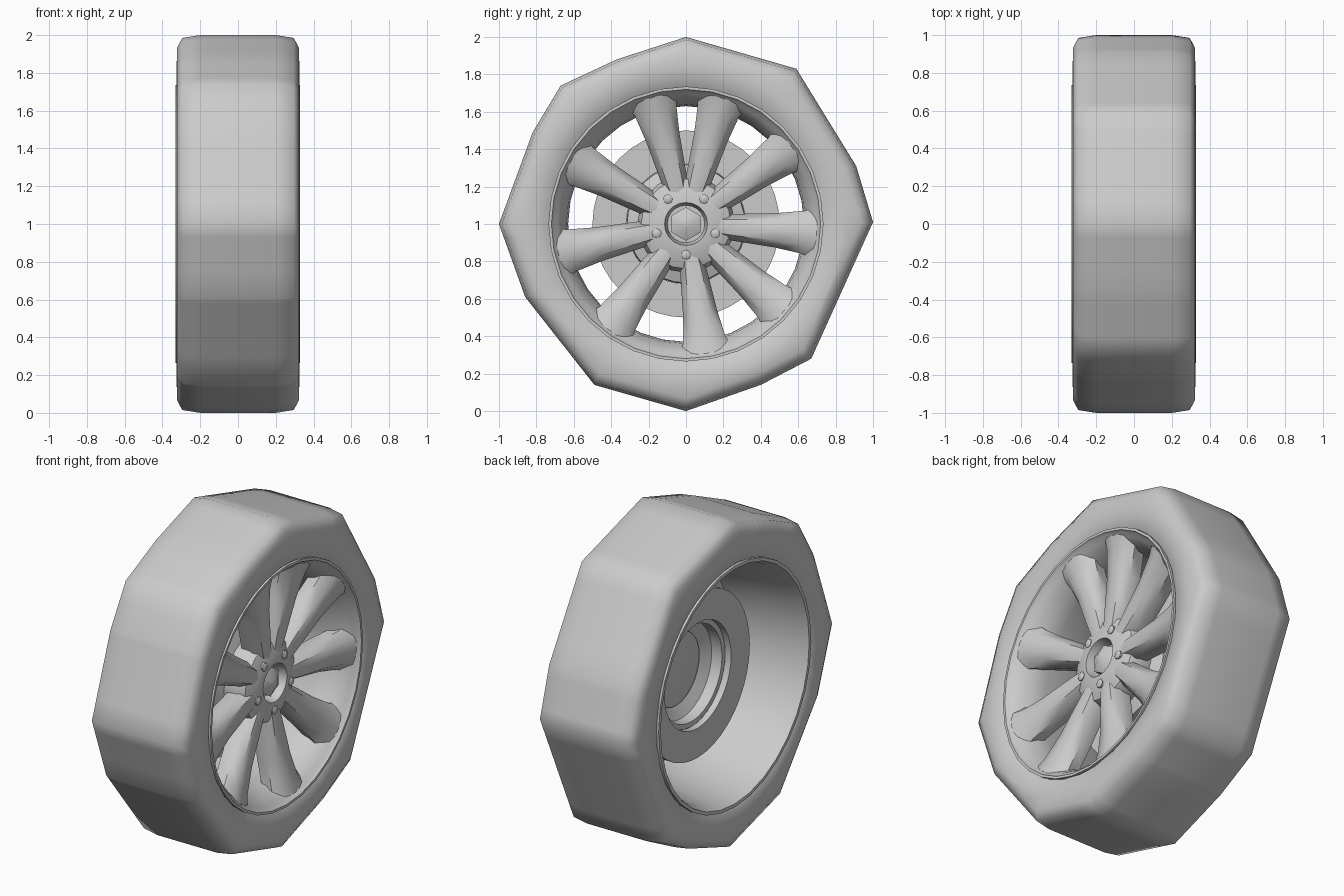
import bpy, bmesh, math
from math import sin, cos, pi, radians

if "Cube" in bpy.data.objects:
    bpy.data.objects.remove(bpy.data.objects["Cube"])


def finish(bm, name, angle=42):
    bmesh.ops.recalc_face_normals(bm, faces=bm.faces)
    me = bpy.data.meshes.new(name)
    bm.to_mesh(me)
    bm.free()
    ob = bpy.data.objects.new(name, me)
    bpy.context.collection.objects.link(ob)
    bpy.ops.object.select_all(action='DESELECT')
    ob.select_set(True)
    bpy.context.view_layer.objects.active = ob
    bpy.ops.object.shade_smooth_by_angle(angle=radians(angle))
    return ob


def loft(bm, rings, closed=False, caps=False):
    """Skin a list of equal point loops."""
    vs = [[bm.verts.new(p) for p in ring] for ring in rings]
    pairs = list(zip(vs, vs[1:])) + ([(vs[-1], vs[0])] if closed else [])
    for a, b in pairs:
        for i in range(len(a)):
            j = (i + 1) % len(a)
            bm.faces.new((a[i], a[j], b[j], b[i]))
    if caps:
        bm.faces.new(vs[0])
        bm.faces.new(vs[-1])


def lathe(name, profile, n=32, closed=False, caps=False, cy=0, cz=1):
    """Revolve (x, radius) points round the axle direction."""
    bm = bmesh.new()
    rings = [[(x, cy + r * cos(2 * pi * i / n + pi / 2), cz + r * sin(2 * pi * i / n + pi / 2))
              for i in range(n)] for x, r in profile]
    loft(bm, rings, closed, caps)
    return finish(bm, name)


# tyre: uneven polygonal tread outline around a round bead
outline = [(1.0, .01), (.91, .31), (.59, .83), (0, 1), (-.37, .88), (-.67, .74), (-.82, .49),
           (-1, 0), (-.86, -.39), (-.49, -.86), (0, -1), (.4, -.86), (.67, -.72)]
n = len(outline)
corner = [math.atan2(z, y) for y, z in outline]


def tread_radius(a):
    """Distance from the axle to the outline in direction a."""
    for i in range(n):
        a0, a1 = corner[i], corner[(i + 1) % n]
        if (a - a0) % (2 * pi) < (a1 - a0) % (2 * pi):
            (y0, z0), (y1, z1) = outline[i], outline[(i + 1) % n]
            ny, nz = z1 - z0, y0 - y1
            return (ny * y0 + nz * z0) / (ny * cos(a) + nz * sin(a))
    return 1


angles = sorted([a % (2 * pi) for a in corner] + [2 * pi * (i + .37) / 32 for i in range(32)])
# each entry: x, radius, follows the tread outline
half = [(.29, .715, 0), (.32, .74, 0), (.325, .84, 0), (.322, .935, 1), (.295, .985, 1), (.2, 1, 1)]
section = [(-x, r, t) for x, r, t in half] + half[::-1]
bm = bmesh.new()
rings = []
for x, r, t in section:
    radii = [r * tread_radius(a) if t else r for a in angles]
    rings.append([(x, q * cos(a), 1 + q * sin(a)) for q, a in zip(radii, angles)])
loft(bm, rings)
finish(bm, "tyre", 60)

# rim barrel with front and rear lips
lathe("rim_barrel", [(-.29, .735), (-.33, .735), (-.33, .715), (-.27, .695), (-.05, .66),
                     (.12, .63), (.2, .64), (.25, .665), (.295, .69), (.31, .71), (.328, .72),
                     (.328, .735), (.29, .735)], 32)

# tapered spokes with rounded fronts, flaring into the rim
stations = [(.14, .055, .24), (.26, .072, .25), (.48, .092, .27), (.63, .115, .295), (.70, .15, .31)]
for k, deg in enumerate([105, 74, 36, -4, -42, -81, -126, -167, 151]):
    a = radians(deg)
    rings = []
    for r, w, x in stations:
        cut = [(-w * .85, x - .14), (-w, x - .06), (-w * .6, x - .01), (0, x),
               (w * .6, x - .01), (w, x - .06), (w * .85, x - .14)]
        rings.append([(px, r * cos(a) - s * sin(a), 1 + r * sin(a) + s * cos(a)) for s, px in cut])
    bm = bmesh.new()
    loft(bm, rings, caps=True)
    finish(bm, "spoke_%d" % (k + 1))

# hub with recessed centre and hexagonal cap
lathe("hub", [(.06, .15), (.08, .25), (.17, .26), (.215, .24), (.245, .17), (.25, .115), (.18, .10)],
      20, caps=True)
lathe("centre_cap", [(.17, .09), (.22, .09), (.25, .03)], 6, caps=True)

# wheel bolts
for i in range(5):
    a = radians(-18 + 72 * i)
    lathe("wheel_bolt_%d" % (i + 1), [(.19, .026), (.25, .026), (.257, .016)], 8, caps=True,
          cy=.165 * cos(a), cz=1 + .165 * sin(a))

# brake disc with raised inner bell
lathe("brake_disc", [(-.08, .32), (-.08, .50), (-.04, .50), (-.04, .32)], 40, closed=True)
lathe("brake_bell", [(-.04, .29), (-.04, .32), (.05, .315), (.08, .24), (.065, .22), (.03, .29)],
      32, closed=True)

# valve stem
lathe("valve_stem", [(.12, .012), (.2, .018), (.23, .008)], 8, caps=True, cy=.29, cz=.40)
